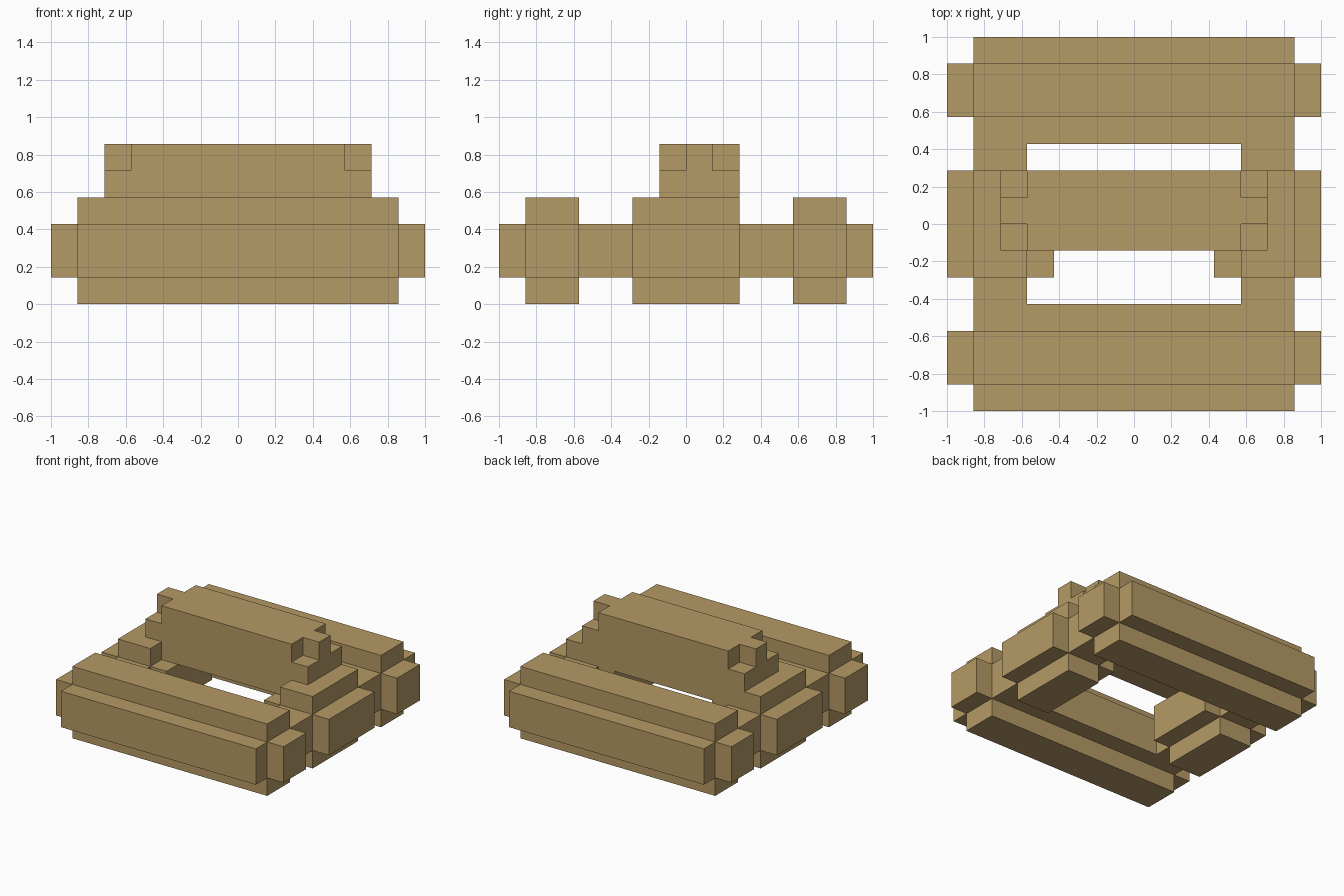
import bpy
import bmesh
from mathutils import Matrix, Vector

UNIT = 1 / 7  # one block of the building grid

cube = bpy.data.objects.get("Cube")
if cube:
    bpy.data.objects.remove(cube, do_unlink=True)

tan = bpy.data.materials.new("tan_wood")
tan.use_nodes = True
colour = (0.46, 0.32, 0.13, 1)
tan.diffuse_color = colour
tan.node_tree.nodes["Principled BSDF"].inputs["Base Color"].default_value = colour


def blocks(name, boxes):
    """Make one object from (low corner, high corner) boxes in grid units."""
    bm = bmesh.new()
    for low, high in boxes:
        low, high = Vector(low), Vector(high)
        place = Matrix.Translation((low + high) / 2 * UNIT)
        size = Matrix.Diagonal(((high - low) * UNIT).to_4d())
        size[3][3] = 1
        bmesh.ops.create_cube(bm, size=1, matrix=place @ size)
    mesh = bpy.data.meshes.new(name)
    bm.to_mesh(mesh)
    bm.free()
    mesh.materials.append(tan)
    obj = bpy.data.objects.new(name, mesh)
    bpy.context.collection.objects.link(obj)


def span(a, b):
    return min(a, b), max(a, b)


# Front and back beams with a stepped cross-section and stub ends
for name, s in (("front_beam", -1), ("back_beam", 1)):
    y0, y1 = span(3 * s, 7 * s)
    blocks(name, [
        ((-6, y0, 1), (6, y1, 3)),
        ((-6, y0 + 1, 0), (6, y1 - 1, 4)),
        ((-7, y0 + 1, 1), (7, y1 - 1, 3)),
    ])

# Side blocks and the rails joining them to the beams
for side, s in (("right", -1), ("left", 1)):
    x0, x1 = span(3 * s, 7 * s)
    blocks(side + "_block", [
        ((x0, -2, 1), (x1, 2, 3)),
        ((x0 + 1, -2, 0), (x1 - 1, 2, 4)),
    ])
    blocks(side + "_rail", [((x0 + 1, -3, 1), (x1 - 1, 3, 3))])

# Raised bridge across the middle, its upper corners notched
blocks("bridge", [
    ((-4, -1, 3), (4, 2, 6)),
    ((-5, -1, 4), (5, 2, 5)),
    ((-5, 0, 5), (5, 1, 6)),
])
